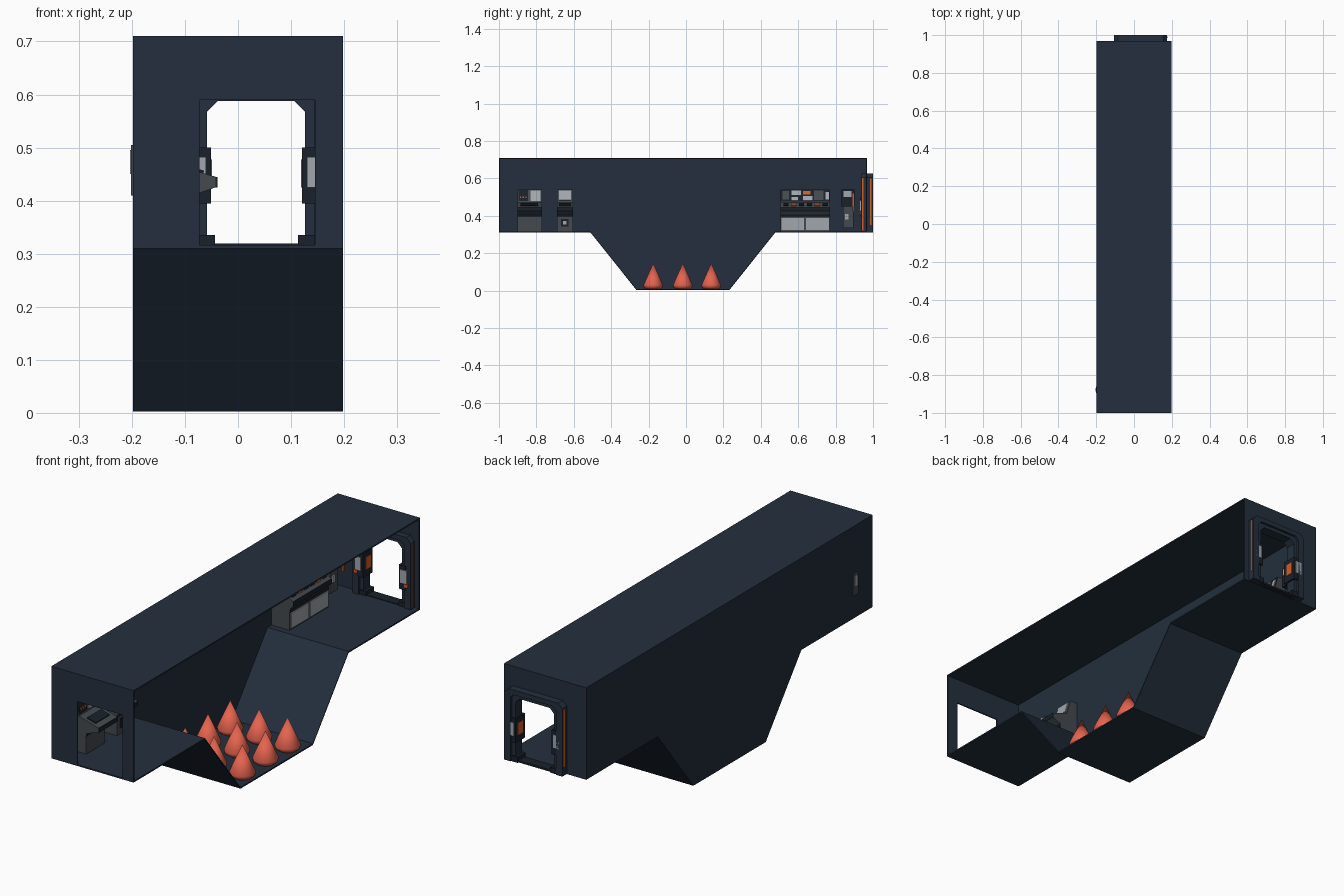
import bpy, bmesh, math
from mathutils import Vector

if "Cube" in bpy.data.objects:
    bpy.data.objects.remove(bpy.data.objects["Cube"])


def material(name, rgb):
    m = bpy.data.materials.new(name)
    m.diffuse_color = (*rgb, 1)
    m.use_nodes = True
    m.node_tree.nodes["Principled BSDF"].inputs["Base Color"].default_value = m.diffuse_color
    return m


NAVY = material("navy_hull", (0.017, 0.028, 0.047))
TRIM = material("dark_trim", (0.010, 0.015, 0.023))
CORAL = material("coral_spike", (0.78, 0.125, 0.077))
GREY = material("console_grey", (0.058, 0.068, 0.078))
LIGHT = material("light_grey", (0.36, 0.39, 0.42))
ORANGE = material("orange_accent", (0.65, 0.11, 0.02))


def prism(name, pts, axis, a, b, mat):
    """Extrude a 2D profile: axis 'x' takes (y, z) points, axis 'y' takes (x, z) points."""
    bm = bmesh.new()
    at = (lambda p, d: (d, p[0], p[1])) if axis == 'x' else (lambda p, d: (p[0], d, p[1]))
    lo = [bm.verts.new(at(p, a)) for p in pts]
    hi = [bm.verts.new(at(p, b)) for p in pts]
    n = len(pts)
    bm.faces.new(lo)
    bm.faces.new(hi[::-1])
    for i in range(n):
        j = (i + 1) % n
        bm.faces.new((lo[j], lo[i], hi[i], hi[j]))
    bmesh.ops.recalc_face_normals(bm, faces=bm.faces)
    me = bpy.data.meshes.new(name)
    bm.to_mesh(me)
    bm.free()
    me.materials.append(mat)
    ob = bpy.data.objects.new(name, me)
    bpy.context.collection.objects.link(ob)
    return ob


def box(name, x0, x1, y0, y1, z0, z1, mat):
    return prism(name, [(x0, z0), (x1, z0), (x1, z1), (x0, z1)], 'y', y0, y1, mat)


# Corridor shell: stepped floor, left wall and ceiling; the right side is open
T = 0.006
path = [(-1, 0.31), (-0.51, 0.31), (-0.265, 0.003), (0.232, 0.003), (0.477, 0.31), (0.968, 0.31)]
prism("floor_and_pit", path + [(y, z + T) for y, z in reversed(path)], 'x', -0.198, 0.198, NAVY)
prism("left_wall", path + [(0.968, 0.71), (-1, 0.71)], 'x', -0.198, -0.198 + T, NAVY)
box("ceiling", -0.198, 0.198, -1, 0.968, 0.71 - T, 0.71, NAVY)


def arch(x0, x1, top, ix0, ix1, itop, c=0.0, ic=0.0, z=0.311):
    """Doorway outline with optional chamfers on the outer and inner corners."""
    def corners(l, r, t, k):
        return [(l, t - k), (l + k, t), (r - k, t), (r, t - k)] if k else [(l, t), (r, t)]
    return ([(x0, z)] + corners(x0, x1, top, c) + [(x1, z), (ix1, z)]
            + corners(ix0, ix1, itop, ic)[::-1] + [(ix0, z)])


# End walls with rectangular doorways
for name, y in (("front_wall", -1), ("back_wall", 0.968 - T)):
    prism(name, arch(-0.198, 0.198, 0.71, -0.073, 0.145, 0.59), 'y', y, y + T, NAVY)

# Door frame at the back: outer arch and recessed inner arch
CX = 0.035
prism("door_frame_outer", arch(-0.105, 0.175, 0.625, -0.074, 0.144, 0.604, 0.02, 0.015),
      'y', 0.935, 1.0, NAVY)
prism("door_frame_inner", arch(-0.076, 0.146, 0.606, -0.058, 0.126, 0.588, 0.012, 0.02),
      'y', 0.945, 0.99, NAVY)
box("door_sill", -0.074, 0.144, 0.945, 0.99, 0.311, 0.319, TRIM)
for s, side in ((-1, "left"), (1, "right")):
    def fbox(part, d0, d1, y0, y1, z0, z1, mat):
        a, b = sorted((CX + s * d0, CX + s * d1))
        return box(side + part, a, b, y0, y1, z0, z1, mat)
    fbox("_door_foot", 0.078, 0.112, 0.94, 0.996, 0.311, 0.335, TRIM)
    fbox("_door_clamp", 0.095, 0.125, 0.928, 1.0, 0.425, 0.482, LIGHT)
    fbox("_clamp_bracket", 0.086, 0.118, 0.932, 0.998, 0.395, 0.500, TRIM)
    fbox("_clamp_latch", 0.084, 0.092, 0.95, 0.985, 0.425, 0.478, ORANGE)
    fbox("_clamp_pin", 0.112, 0.130, 0.929, 0.999, 0.408, 0.422, ORANGE)
    fbox("_frame_strip", 0.138, 0.1415, 0.942, 0.948, 0.32, 0.605, ORANGE)
    fbox("_frame_edge", 0.138, 0.1415, 0.985, 0.992, 0.35, 0.60, ORANGE)

# Spikes on the pit floor: spun profile with a rounded base
profile = [(0.0, 0.008), (0.038, 0.008), (0.049, 0.018), (0.052, 0.03), (0.0, 0.147)]
bm = bmesh.new()
vs = [bm.verts.new((r, 0, z)) for r, z in profile]
es = [bm.edges.new(p) for p in zip(vs, vs[1:])]
bmesh.ops.spin(bm, geom=vs + es, cent=(0, 0, 0), axis=(0, 0, 1), angle=math.tau, steps=28)
bmesh.ops.remove_doubles(bm, verts=bm.verts, dist=1e-4)
bmesh.ops.recalc_face_normals(bm, faces=bm.faces)
for f in bm.faces:
    f.smooth = True
spike_mesh = bpy.data.meshes.new("spike")
bm.to_mesh(spike_mesh)
bm.free()
spike_mesh.materials.append(CORAL)
for x in (-0.132, 0.007, 0.144):
    for y in (-0.175, -0.017, 0.135):
        ob = bpy.data.objects.new("spike", spike_mesh)
        ob.location = (x, y, 0)
        bpy.context.collection.objects.link(ob)


def plate(name, a, b, s0, s1, y0, y1, mat, t=0.005):
    """Thin plate lying on the profile segment a-b (x, z), between fractions s0 and s1."""
    a, b = Vector(a), Vector(b)
    d = (b - a).normalized()
    n = Vector((d.y, -d.x)) * t
    p, q = a.lerp(b, s0), a.lerp(b, s1)
    prism(name, [p, q, q + n, p + n], 'y', y0, y1, mat)


def console(name, y0, y1, foot, lip):
    """Wall console; returns its front, desk and screen profile segments."""
    desk, top = (-0.135, 0.472), (-0.155, 0.54)
    prism(name, [(-0.193, 0.314), (foot, 0.314), (foot, 0.405), (lip, 0.425), (lip, 0.445),
                 desk, top, (-0.193, 0.54)], 'y', y0, y1, GREY)
    plate(name + "_lip", (lip, 0.425), (lip, 0.445), 0, 1, y0, y1, TRIM, 0.003)
    plate(name + "_kick", (foot, 0.314), (foot, 0.405), 0.88, 1, y0, y1, TRIM, 0.003)
    return ((foot, 0.314), (foot, 0.405)), ((lip, 0.445), desk), (desk, top)


# Long console: two cabinet doors, keys and a screen row
front, desk, face = console("long_console", 0.505, 0.77, -0.105, -0.09)
for i in range(2):
    y = 0.51 + i * 0.132
    plate("cabinet_door", *front, 0.1, 0.82, y, y + 0.122, LIGHT)
plate("screen_panel", *face, 0.05, 0.97, 0.505, 0.77, TRIM, 0.003)
for y0, y1, s0, s1, m in ((0.515, 0.55, .2, .85, GREY), (0.565, 0.615, .55, .9, LIGHT),
                          (0.565, 0.60, .1, .4, LIGHT), (0.625, 0.675, .1, .45, LIGHT),
                          (0.625, 0.665, .6, .85, ORANGE), (0.685, 0.735, .15, .9, GREY),
                          (0.745, 0.765, .2, .8, LIGHT)):
    plate("screen", *face, s0, s1, y0, y1, m, 0.007)
for i in range(6):
    y = 0.52 + i * 0.042
    plate("key_row", *desk, 0.3, 0.7, y, y + 0.028, ORANGE if i in (1, 4) else TRIM)

# Two front consoles on pedestals
front, desk, face = console("wide_console", -0.90, -0.77, -0.10, -0.042)
plate("dark_screen", *face, 0.1, 0.95, -0.895, -0.845, TRIM)
plate("light_screen", *face, 0.1, 0.9, -0.832, -0.778, LIGHT)
for i in range(3):
    plate("indicator", *face, 0.3, 0.42, -0.888 + i * 0.015, -0.882 + i * 0.015, ORANGE, 0.008)
plate("keyboard", *desk, 0.25, 0.7, -0.885, -0.79, TRIM)

front, desk, face = console("narrow_console", -0.69, -0.605, -0.10, -0.06)
plate("light_screen", *face, 0.15, 0.9, -0.68, -0.615, LIGHT)
plate("keyboard", *desk, 0.25, 0.7, -0.68, -0.615, TRIM)
plate("vent", *front, 0.3, 0.75, -0.668, -0.628, TRIM)
plate("vent_cap", *front, 0.42, 0.63, -0.657, -0.639, LIGHT, 0.007)

# Wall terminal beside the door
box("terminal_post", -0.193, -0.145, 0.84, 0.895, 0.335, 0.48, GREY)
box("terminal_head", -0.193, -0.125, 0.832, 0.90, 0.45, 0.54, TRIM)
box("terminal_screen", -0.125, -0.119, 0.842, 0.885, 0.50, 0.532, LIGHT)
box("terminal_light", -0.145, -0.139, 0.85, 0.87, 0.38, 0.41, LIGHT)
box("terminal_cable", -0.125, -0.117, 0.89, 0.898, 0.42, 0.52, ORANGE)

# Small socket plate on the outside of the left wall
box("outer_plate", -0.202, -0.197, -0.895, -0.86, 0.41, 0.505, GREY)
box("outer_plate_window", -0.204, -0.201, -0.887, -0.868, 0.45, 0.495, LIGHT)
